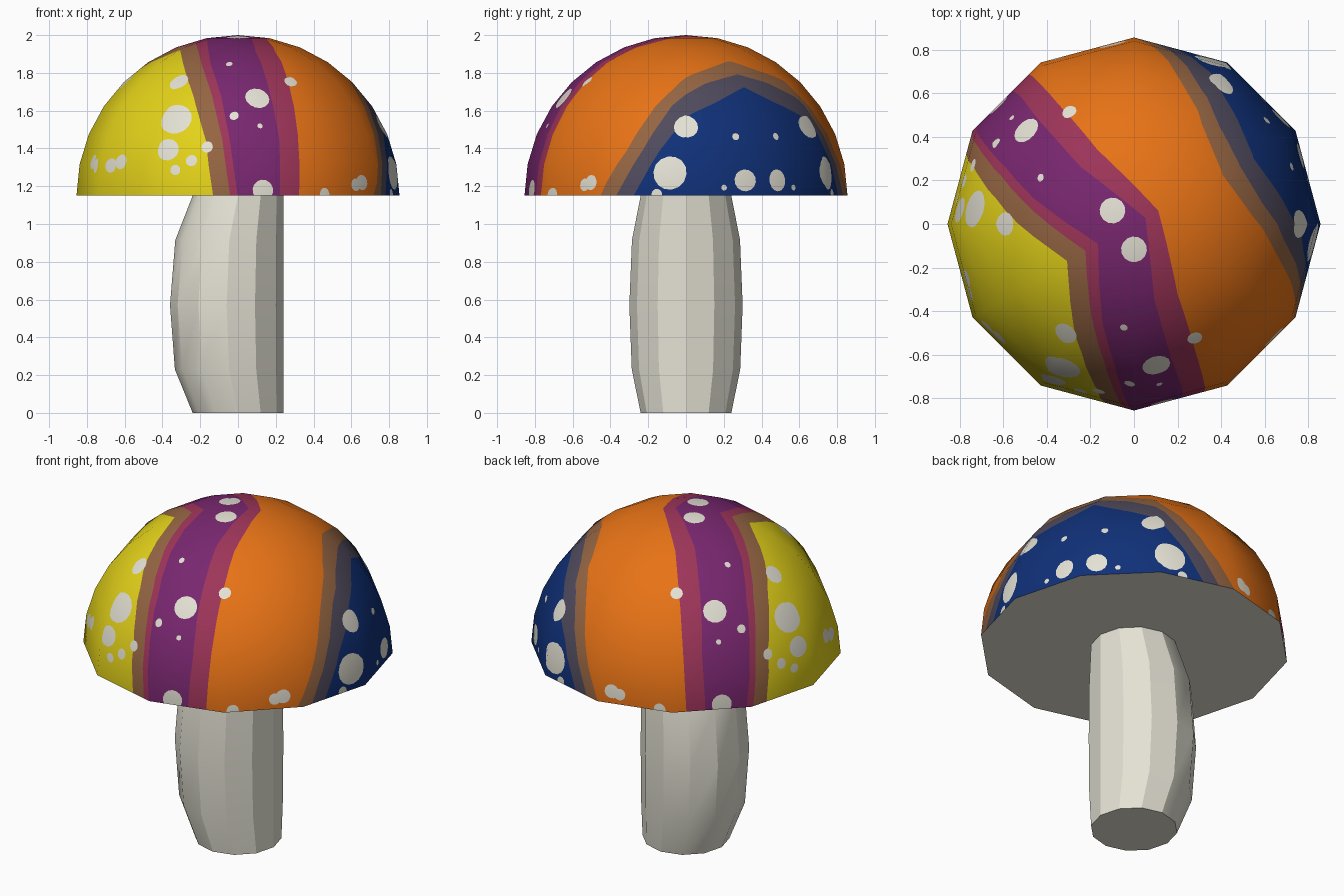
import bpy, bmesh, math
from mathutils import Vector

if "Cube" in bpy.data.objects:
    bpy.data.objects.remove(bpy.data.objects["Cube"])

CAP_Z, CAP_R, CAP_H = 1.15, 0.855, 0.85
AXIS = 209            # the cap pattern is mirrored about this compass angle

COLOURS = {
    "cream": (0.78, 0.76, 0.66), "yellow": (0.78, 0.65, 0.01),
    "brown": (0.30, 0.13, 0.055), "crimson": (0.34, 0.035, 0.10),
    "purple": (0.19, 0.02, 0.16), "orange": (0.80, 0.17, 0.008),
    "slate": (0.08, 0.07, 0.11), "blue": (0.005, 0.03, 0.19),
}
NAMES = list(COLOURS)
MATS = []
for name, rgb in COLOURS.items():
    m = bpy.data.materials.new(name)
    m.diffuse_color = (*rgb, 1)
    m.use_nodes = True
    m.node_tree.nodes["Principled BSDF"].inputs["Base Color"].default_value = m.diffuse_color
    MATS.append(m)


def make_object(name, bm, mats):
    me = bpy.data.meshes.new(name)
    bm.to_mesh(me)
    bm.free()
    ob = bpy.data.objects.new(name, me)
    bpy.context.collection.objects.link(ob)
    for m in mats:
        me.materials.append(m)
    return ob


def direction(theta, elev):
    a, e = math.radians(AXIS + theta), math.radians(elev)
    return Vector((math.cos(e) * math.cos(a), math.cos(e) * math.sin(a), math.sin(e)))


def paint(bm, pts, colour):
    """Cut a convex outline, seen from the dome centre, into the cap and colour it."""
    mid = sum(pts, Vector())
    planes = []
    for a, b in zip(pts, pts[1:] + pts[:1]):
        n = a.cross(b)
        if n.length > 1e-4:
            n.normalize()
            planes.append(n if n.dot(mid) > 0 else -n)
    faces = [f for f in bm.faces if f.calc_center_median().dot(mid) > 0
             and all(any(v.co.dot(n) > 1e-5 for v in f.verts) for n in planes)]
    for n in planes:
        if not faces:
            return
        geom = set(faces)
        for f in faces:
            geom.update(f.edges)
            geom.update(f.verts)
        out = bmesh.ops.bisect_plane(bm, geom=list(geom), dist=1e-5,
                                     plane_co=(0, 0, 0), plane_no=n)["geom"]
        faces = [f for f in out if isinstance(f, bmesh.types.BMFace)
                 and f.calc_center_median().dot(n) > 0]
    for f in faces:
        f.material_index = NAMES.index(colour)


# Cap: upper half of a low-poly sphere
bm = bmesh.new()
bmesh.ops.create_uvsphere(bm, u_segments=12, v_segments=16, radius=1)
bmesh.ops.delete(bm, geom=[v for v in bm.verts if v.co.z < -1e-4], context='VERTS')
bmesh.ops.scale(bm, vec=(CAP_R, CAP_R, CAP_H), verts=bm.verts)

# Stripe borders as (angle from axis, elevation), from rim to mirror line
BORDERS = [
    [(0, -5)] * 5,
    [(52, -1), (48.3, 20.7), (39.5, 39.4), (29.7, 50.7), (0, 65.6)],
    [(58.3, -1), (54.9, 20.7), (48.7, 39.4), (38.6, 54.1), (0, 72.5)],
    [(61, -1), (57.8, 20.7), (53, 39.4), (43.5, 55.4), (0, 77.2)],
    [(76.5, -1), (77.4, 20.7), (76.5, 39.4), (76, 64.9), (180, 86)],
    [(83.8, -1), (85, 20.7), (86.7, 39.4), (92.8, 63.4), (180, 81.4)],
    [(118.2, -1), (127.9, 16.8), (137.4, 34.7), (153, 48.8), (180, 56.9)],
    [(124.4, -1), (134, 16.8), (145, 34.7), (160.6, 44.9), (180, 49.2)],
    [(130.9, -1), (140.9, 16.8), (152.6, 30.4), (163.9, 36), (180, 42.5)],
    [(180, -5)] * 5,
]
STRIPES = ["yellow", "brown", "crimson", "purple", "crimson", "orange", "brown", "slate", "blue"]
for f in bm.faces:
    f.material_index = NAMES.index("orange")
for side in (1, -1):
    for lo, hi, colour in zip(BORDERS, BORDERS[1:], STRIPES):
        for i in range(4):
            quad = [lo[i], lo[i + 1], hi[i + 1], hi[i]]
            paint(bm, [direction(side * t, e) for t, e in quad], colour)

# Round spots as (angle from axis, elevation, radius)
SPOTS = [
    (34.5, 28.8, .088), (33.6, 16.8, .06), (29, 45.5, .055), (43.2, 13, .032),
    (37.2, 9.4, .028), (49, 18.2, .032), (6, 11, .04), (11, 12.5, .042),
    (55.4, 55.6, .018), (70, 38.2, .067), (59.4, 30, .025), (70, 26.4, .015),
    (70.2, 2, .058), (61, 82.1, .06), (89, 45.5, .035), (94, .5, .035),
    (113.5, 4.8, .042), (110.3, 4, .035), (140.2, .5, .03), (145, 8.3, .092),
    (151, 25.6, .066), (173.3, 5.6, .06), (171, 22.1, .02), (165.2, 3, .016),
]
for side in (1, -1):
    for t, e, r in SPOTS:
        d = direction(side * t, e)
        u = d.orthogonal().normalized()
        w = d.cross(u)
        k = math.tan(r / CAP_R)
        ring = [math.tau * i / 14 for i in range(14)]
        paint(bm, [(d + k * (u * math.cos(a) + w * math.sin(a))).normalized() for a in ring], "cream")

for f in bm.faces:
    f.smooth = True
cap = make_object("cap", bm, MATS)
cap.location.z = CAP_Z
# keep the dome shading round across the cut faces
cap.data.normals_split_custom_set_from_vertices([v.co.normalized() for v in cap.data.vertices])


def ring_verts(bm, r, cx, z):
    return [bm.verts.new((cx + r * math.cos(math.tau * i / 12), r * math.sin(math.tau * i / 12), z))
            for i in range(12)]


# Flat underside of the cap
bm = bmesh.new()
bm.faces.new(ring_verts(bm, CAP_R, 0, CAP_Z)[::-1])
make_object("cap_underside", bm, MATS[:1])

# Stem: straight on the right, bulging to the left
bm = bmesh.new()
rings = [ring_verts(bm, r, 0.24 - r, z) for z, r in
         ((0, .24), (.23, .287), (.57, .30), (.915, .286), (CAP_Z, .24))]
for a, b in zip(rings, rings[1:]):
    for i in range(12):
        j = (i + 1) % 12
        bm.faces.new((a[i], a[j], b[j], b[i]))
bm.faces.new(rings[0][::-1])
stem = make_object("stem", bm, MATS[:1])
bpy.context.view_layer.objects.active = stem
stem.select_set(True)
bpy.ops.object.shade_smooth_by_angle(angle=math.radians(29.9))
